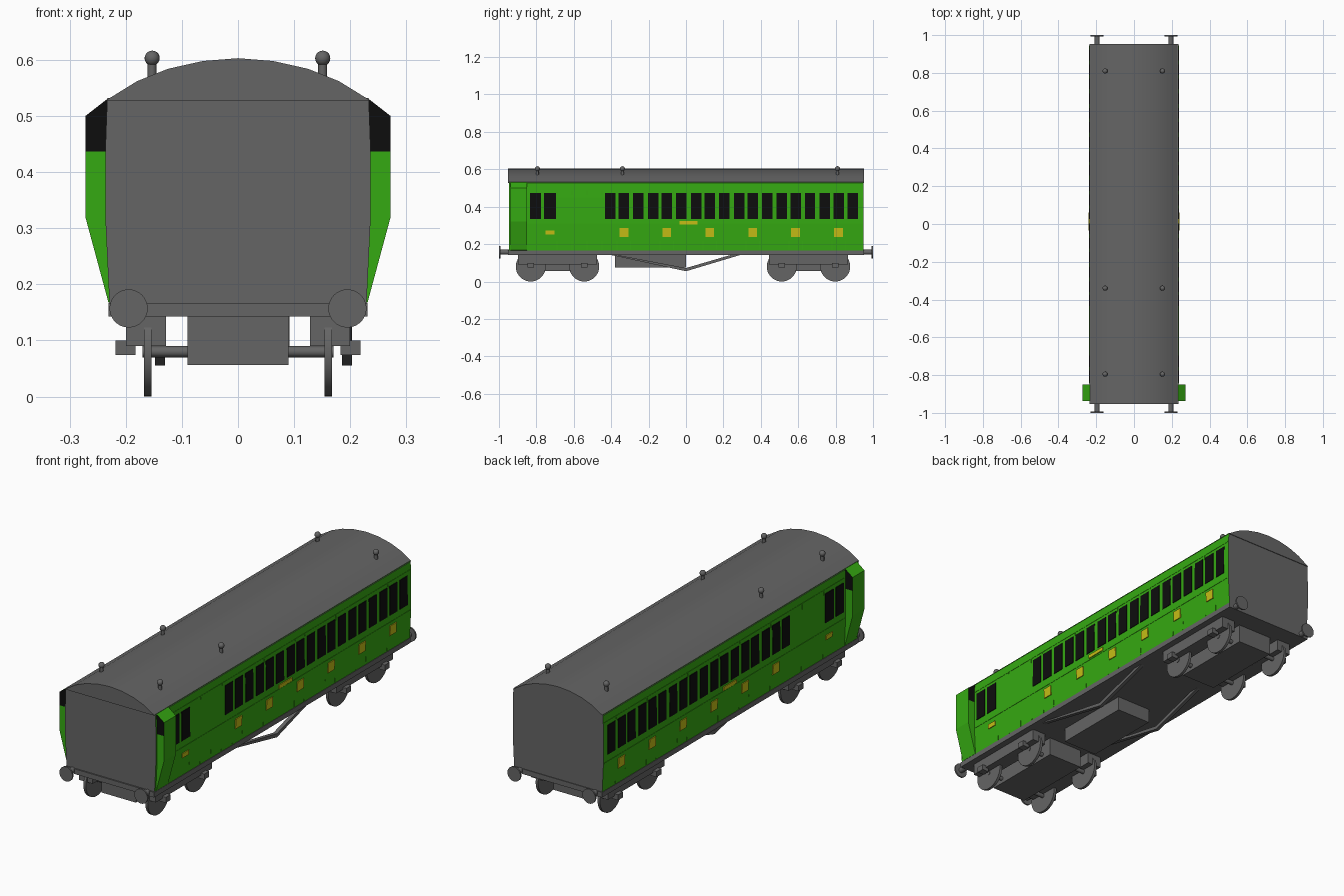
import bpy, bmesh, math
from mathutils import Matrix, Vector

if "Cube" in bpy.data.objects:
    bpy.data.objects.remove(bpy.data.objects["Cube"])


def material(name, rgb):
    m = bpy.data.materials.new(name)
    m.diffuse_color = (*rgb, 1)
    m.use_nodes = True
    m.node_tree.nodes["Principled BSDF"].inputs["Base Color"].default_value = m.diffuse_color
    return m


GREY = material("grey", (0.13, 0.13, 0.13))
GREEN = material("green", (0.036, 0.40, 0.006))
BLACK = material("black", (0.004, 0.004, 0.004))
YELLOW = material("yellow", (0.57, 0.52, 0.008))


def finish(name, bm, *mats, rule=None, smooth=False):
    bmesh.ops.recalc_face_normals(bm, faces=bm.faces)
    if rule:
        for f in bm.faces:
            f.material_index = rule(f)
    me = bpy.data.meshes.new(name)
    bm.to_mesh(me)
    bm.free()
    for m in mats:
        me.materials.append(m)
    ob = bpy.data.objects.new(name, me)
    bpy.context.collection.objects.link(ob)
    if smooth:
        bpy.context.view_layer.objects.active = ob
        ob.select_set(True)
        bpy.ops.object.shade_smooth_by_angle(angle=math.radians(35))
        ob.select_set(False)
    return ob


def prism(bm, profile, y0, y1):
    """Extrude an (x, z) profile along y."""
    a = [bm.verts.new((x, y0, z)) for x, z in profile]
    b = [bm.verts.new((x, y1, z)) for x, z in profile]
    n = len(a)
    bm.faces.new(a)
    bm.faces.new(b[::-1])
    for i in range(n):
        j = (i + 1) % n
        bm.faces.new((a[i], b[i], b[j], a[j]))


def box(bm, x0, x1, y0, y1, z0, z1):
    prism(bm, [(x0, z0), (x1, z0), (x1, z1), (x0, z1)], y0, y1)


def cyl(bm, centre, r, depth, axis, seg=24):
    rot = Vector((0, 0, 1)).rotation_difference(Vector(axis)).to_matrix().to_4x4()
    bmesh.ops.create_cone(bm, cap_ends=True, segments=seg, radius1=r, radius2=r,
                          depth=depth, matrix=Matrix.Translation(centre) @ rot)


# Body shell with slight inward curve at the bottom; ends grey, sides green
SIDE = [(0.229, 0.165), (0.236, 0.31), (0.236, 0.45), (0.233, 0.532)]


def side_x(z):
    for (xa, za), (xb, zb) in zip(SIDE, SIDE[1:]):
        if z <= zb:
            return xa + (xb - xa) * (z - za) / (zb - za)
    return SIDE[-1][0]


bm = bmesh.new()
prism(bm, SIDE + [(-x, z) for x, z in SIDE[::-1]], -0.947, 0.95)
finish("carriage_body", bm, GREEN, GREY, rule=lambda f: int(abs(f.normal.x) < 0.7))

# Curved roof
roof = [(0.235, 0.528), (0.18, 0.562), (0.125, 0.584), (0.0625, 0.598), (0, 0.603)]
bm = bmesh.new()
prism(bm, roof + [(-x, z) for x, z in roof[-2::-1]], -0.953, 0.953)
finish("roof", bm, GREY, smooth=True)


# Thin plates that lie on both body sides: (y centre, width, z bottom, z top)
def plates(name, items, mat, t):
    bm = bmesh.new()
    for yc, w, z0, z1 in items:
        xa, xb = side_x(z0), side_x(z1)
        for s in (1, -1):
            prism(bm, [(s * (xa - 0.003), z0), (s * (xa + t), z0),
                       (s * (xb + t), z1), (s * (xb - 0.003), z1)],
                  yc - w / 2, yc + w / 2)
    finish(name, bm, mat)


doors = [-0.332 + 0.2295 * i for i in range(6)]
windows = [(d + o, 0.056, 0.335, 0.472) for d in doors for o in (-0.073, 0, 0.077)]
windows += [(-0.804, 0.058, 0.335, 0.472), (-0.727, 0.062, 0.335, 0.472)]
plates("windows", windows, BLACK, 0.003)

badges = [(d, 0.047, 0.238, 0.285) for d in doors]
badges += [(-0.727, 0.048, 0.252, 0.274), (0.013, 0.097, 0.306, 0.323)]
plates("yellow_panels", badges, YELLOW, 0.004)

beads = [(d + s * 0.036, 0.005, 0.17, 0.49) for d in doors for s in (-1, 1)]
beads += [(y, 0.005, 0.17, 0.49) for y in (-0.69, -0.61, -0.53, -0.45)]
beads += [(0.05, 1.79, z, z + 0.005) for z in (0.298, 0.487)]
plates("panel_beading", beads, GREEN, 0.0015)

# Guard lookouts bulging from both sides, with black upper windows fore and aft
bm = bmesh.new()
for s in (1, -1):
    prism(bm, [(s * x, z) for x, z in [(0.225, 0.165), (0.231, 0.168), (0.272, 0.32),
                                       (0.272, 0.437), (0.225, 0.437)]], -0.938, -0.85)
    prism(bm, [(s * x, z) for x, z in [(0.225, 0.437), (0.272, 0.437), (0.272, 0.5),
                                       (0.232, 0.531), (0.225, 0.531)]], -0.938, -0.85)
finish("guard_lookouts", bm, GREEN, BLACK,
       rule=lambda f: int(abs(f.normal.y) > 0.9 and f.calc_center_median().z > 0.437))

# Roof ventilators
bm = bmesh.new()
for y in (-0.795, -0.34, 0.81):
    for x in (-0.153, 0.151):
        cyl(bm, (x, y, 0.58), 0.008, 0.035, (0, 0, 1), 12)
        bmesh.ops.create_uvsphere(bm, u_segments=16, v_segments=10, radius=0.0135,
                                  matrix=Matrix.Translation((x, y, 0.603)))
finish("roof_ventilators", bm, GREY, smooth=True)

# Underframe
bm = bmesh.new()
box(bm, -0.231, 0.231, -0.953, 0.953, 0.143, 0.167)
finish("underframe", bm, GREY)

# Buffers at both ends
bm = bmesh.new()
for e in (1, -1):
    for x in (-0.195, 0.195):
        cyl(bm, (x, e * 0.965, 0.157), 0.013, 0.06, (0, 1, 0), 16)
        cyl(bm, (x, e * 0.9965, 0.157), 0.034, 0.007, (0, 1, 0), 32)
finish("buffers", bm, GREY, smooth=True)

# Battery box below the floor
bm = bmesh.new()
box(bm, -0.088, 0.092, -0.38, 0.0, 0.075, 0.145)
finish("battery_box", bm, GREY)

# Truss rods bent down to a low point on each side
bm = bmesh.new()
for x in (-0.148, 0.185):
    top = [(-0.40, 0.148), (0.0, 0.072), (0.26, 0.148)]
    low = [(0.31, 0.148), (0.0, 0.055), (-0.43, 0.148)]
    for quad in ([top[0], top[1], low[1], low[2]], [top[1], top[2], low[0], low[1]]):
        rings = [[bm.verts.new((xx, y, z)) for y, z in quad] for xx in (x, x + 0.018)]
        bm.faces.new(rings[0])
        bm.faces.new(rings[1][::-1])
        for i in range(4):
            j = (i + 1) % 4
            bm.faces.new((rings[0][i], rings[1][i], rings[1][j], rings[0][j]))
finish("truss_rods", bm, GREY)

# Two bogies: centre block, side frames, axle boxes, axles and wheels
for label, yc in (("front", -0.687), ("rear", 0.655)):
    bm = bmesh.new()
    box(bm, -0.09, 0.09, yc - 0.2, yc + 0.2, 0.056, 0.146)
    for s in (1, -1):
        box(bm, *sorted((s * 0.128, s * 0.2)), yc - 0.21, yc + 0.21, 0.09, 0.146)
        for d in (-0.143, 0.143):
            box(bm, *sorted((s * 0.183, s * 0.218)), yc + d - 0.018, yc + d + 0.018,
                0.074, 0.1)
    finish(label + "_bogie_frame", bm, GREY)
    bm = bmesh.new()
    for d in (-0.143, 0.143):
        cyl(bm, (0, yc + d, 0.08), 0.01, 0.34, (1, 0, 0), 12)
        for x in (-0.161, 0.161):
            cyl(bm, (x, yc + d, 0.08), 0.08, 0.013, (1, 0, 0), 36)
    finish(label + "_bogie_wheels", bm, GREY, smooth=True)
